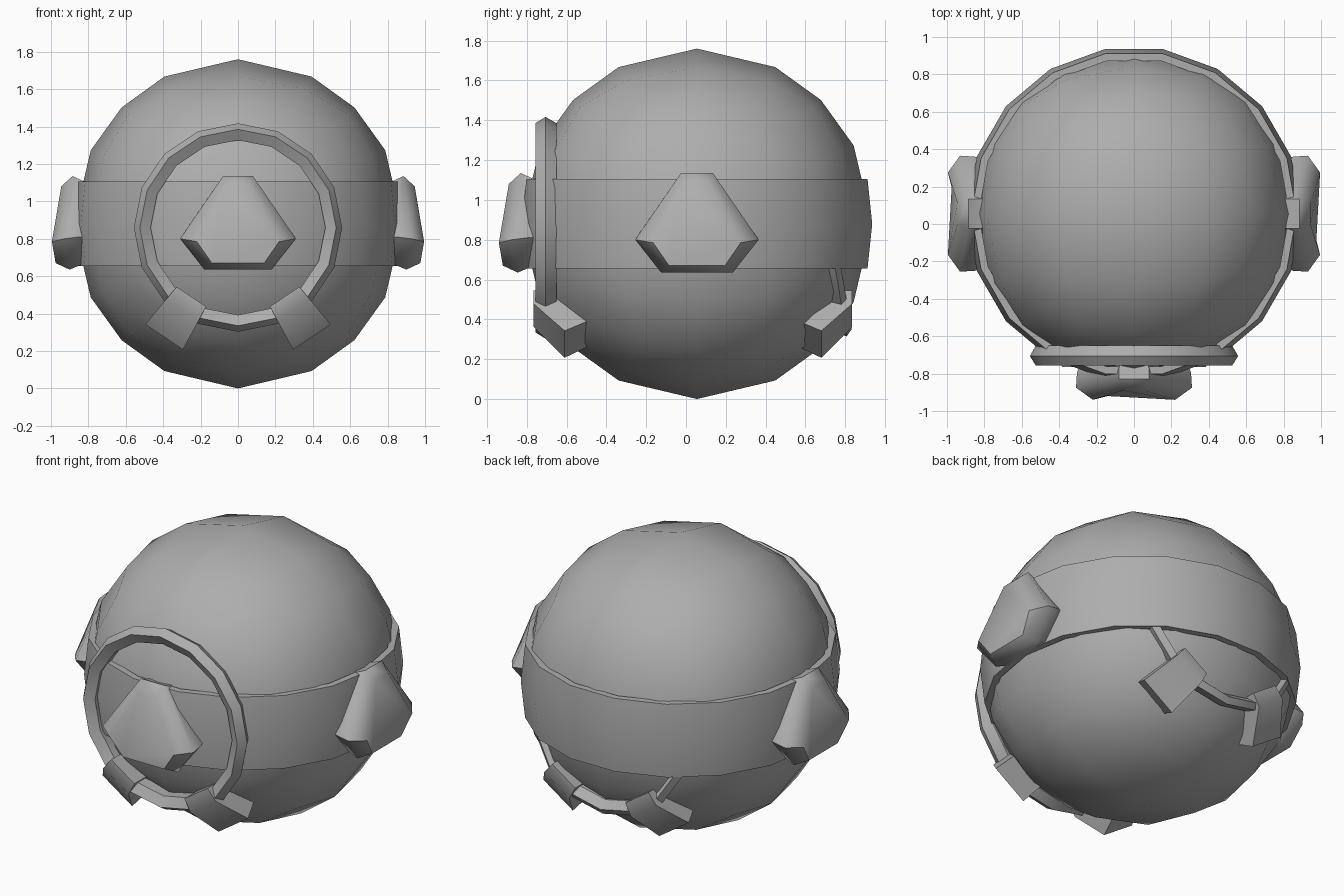
import bpy, bmesh, math
from mathutils import Vector, Matrix

if "Cube" in bpy.data.objects:
    bpy.data.objects.remove(bpy.data.objects["Cube"])

CY, CZ, R = 0.055, 0.88, 0.88   # body centre and radius

# dark grey for every part
grey = bpy.data.materials.new("dark_grey")
grey.diffuse_color = (0.42, 0.42, 0.42, 1)
grey.use_nodes = True
grey.node_tree.nodes["Principled BSDF"].inputs["Base Color"].default_value = grey.diffuse_color


def finish(bm, name, angle=30):
    bmesh.ops.recalc_face_normals(bm, faces=bm.faces[:])
    me = bpy.data.meshes.new(name)
    bm.to_mesh(me)
    bm.free()
    me.materials.append(grey)
    ob = bpy.data.objects.new(name, me)
    bpy.context.collection.objects.link(ob)
    bpy.ops.object.select_all(action='DESELECT')
    ob.select_set(True)
    bpy.context.view_layer.objects.active = ob
    bpy.ops.object.shade_smooth_by_angle(angle=math.radians(angle))
    return ob


def loft(name, sections, closed=False, angle=30):
    """Skin a list of equal-length point loops, capping the ends when open."""
    bm = bmesh.new()
    rows = [[bm.verts.new(p) for p in s] for s in sections]
    n = len(rows[0])
    for i in range(len(rows) - (0 if closed else 1)):
        a, b = rows[i], rows[(i + 1) % len(rows)]
        for j in range(n):
            k = (j + 1) % n
            bm.faces.new((a[j], a[k], b[k], b[j]))
    if not closed:
        bm.faces.new(rows[0])
        bm.faces.new(rows[-1])
    return finish(bm, name, angle)


# body: cube sphere with four divisions per side
bm = bmesh.new()
bmesh.ops.create_cube(bm, size=2)
bmesh.ops.subdivide_edges(bm, edges=bm.edges[:], cuts=3, use_grid_fill=True)
for v in bm.verts:
    v.co = v.co.normalized() * R + Vector((0, CY, CZ))
finish(bm, "body_sphere", 40)

# belt: bulged 18-sided band around the middle
belt = [(0.83, -0.225), (0.87, -0.225), (0.894, 0), (0.87, 0.225), (0.83, 0.225)]
loft("belt", [[(r * math.cos(t), CY + r * math.sin(t), CZ + z) for r, z in belt]
              for t in (math.tau * i / 18 for i in range(18))], True)

# front ring: 16 sides, bevelled section
RZ = 0.86
ring = [(0.467, -0.725), (0.525, -0.757), (0.557, -0.706), (0.525, -0.65), (0.467, -0.65)]
loft("front_ring", [[(r * math.cos(t), y, RZ + r * math.sin(t)) for r, y in ring]
                    for t in (math.tau * i / 16 for i in range(16))], True)

# rear strap: lower part of a ring, leaning in under the belt
strap = [(0.467, -0.01), (0.51, 0.03), (0.545, 0.0), (0.525, -0.06), (0.467, -0.06)]
loft("rear_strap", [[(r * math.cos(t), 0.715 + y - 0.17 * r * math.sin(t), RZ + r * math.sin(t))
                     for r, y in strap]
                    for t in (math.pi * (1 + i / 8) for i in (0.9, 2, 3, 4, 5, 6, 7.1))])

# clips: wedge blocks on the lower ring, front and rear, both sides
clip = [(0.445, -0.765), (0.53, -0.765), (0.705, -0.61), (0.64, -0.49), (0.445, -0.60)]
dx, dz = 0.56, -0.83
for place in ("front", "rear"):
    for side, sx in (("right", 1), ("left", -1)):
        ends = []
        for s in (-1, 1):
            pts = []
            for r, y in clip:
                w = s * (0.095 + 0.1 * (r - 0.445))
                pts.append((sx * (dx * r - dz * w),
                            y if place == "front" else 0.07 - y,
                            RZ + dz * r + dx * w))
            ends.append(pts)
        loft(f"{place}_{side}_clip", ends, angle=45)

# knobs: hexagonal studs at the front and on both sides
# each row pair: half width, depth from body centre, height
back = [(0.08, 0.83, 1.11), (0.305, 0.85, 0.81), (0.175, 0.83, 0.665)]
mid = [(0.08, 0.885, 1.135), (0.31, 0.93, 0.80), (0.18, 0.90, 0.635)]
face = [(0.06, 0.945, 1.08), (0.22, 0.995, 0.785), (0.14, 0.975, 0.67)]
inner = [(0.06, 0.70, 1.09), (0.25, 0.70, 0.81), (0.15, 0.70, 0.69)]
for name, turn in (("front_knob", 0), ("right_knob", 90), ("left_knob", -90)):
    rot = Matrix.Rotation(math.radians(turn), 3, 'Z')
    rows = []
    for row in (inner, back, mid, face):
        loop = [(w, -d, z) for w, d, z in row] + [(-w, -d, z) for w, d, z in reversed(row)]
        rows.append([rot @ Vector(p) + Vector((0, CY, 0)) for p in loop])
    loft(name, rows, angle=52)
